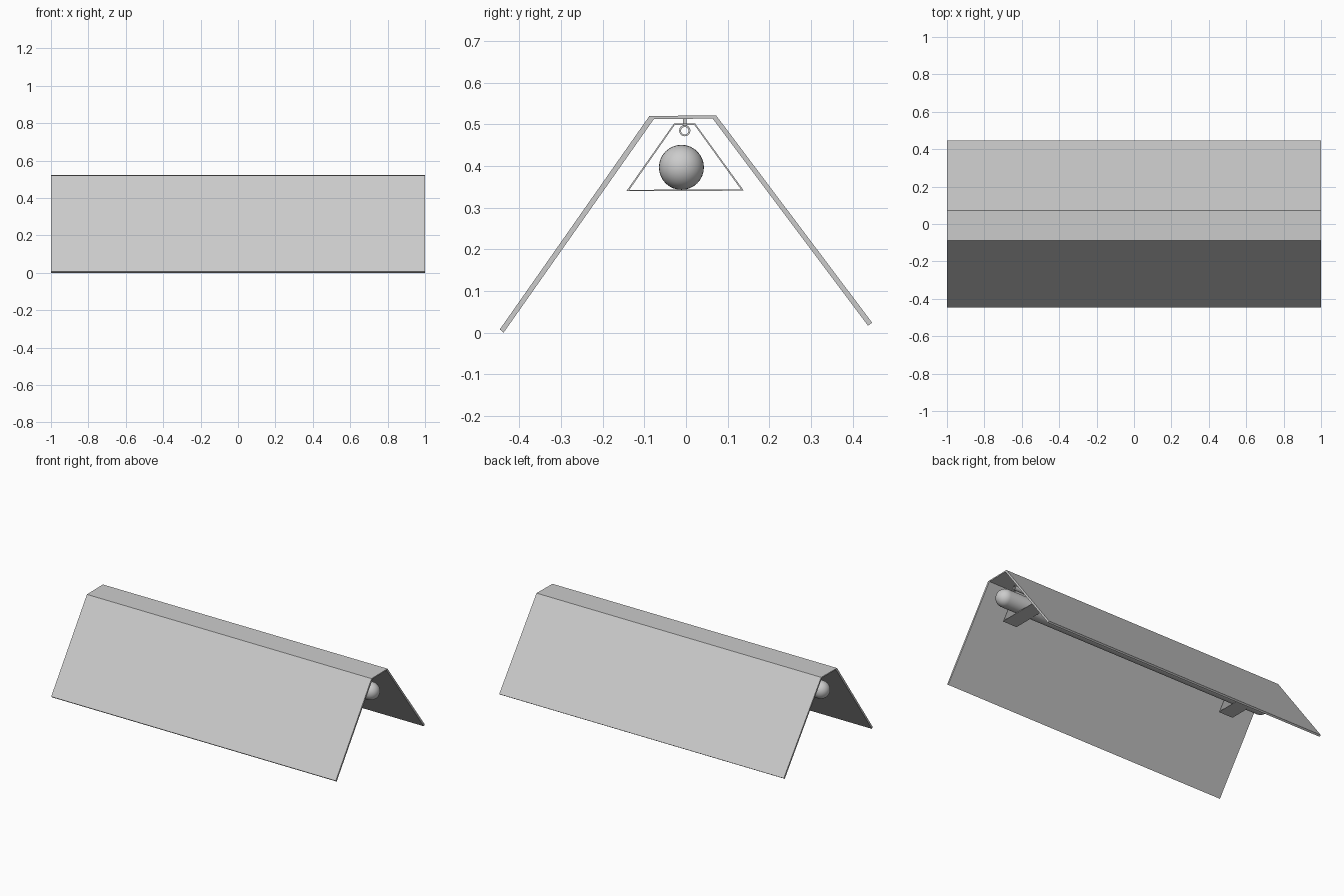
import bpy, bmesh, math

if "Cube" in bpy.data.objects:
    bpy.data.objects.remove(bpy.data.objects["Cube"])


def finish(name, bm, smooth=False):
    bmesh.ops.recalc_face_normals(bm, faces=bm.faces[:])
    me = bpy.data.meshes.new(name)
    bm.to_mesh(me)
    bm.free()
    ob = bpy.data.objects.new(name, me)
    bpy.context.collection.objects.link(ob)
    if smooth:
        bpy.ops.object.select_all(action='DESELECT')
        ob.select_set(True)
        bpy.context.view_layer.objects.active = ob
        bpy.ops.object.shade_smooth_by_angle(angle=math.radians(40))
    return ob


def extrude_x(name, outer, x0, x1, inner=None, smooth=False):
    """Extrude a (y, z) outline along x; with an inner outline it is a hollow sleeve."""
    bm = bmesh.new()
    n = len(outer)

    def ring(pts, x):
        return [bm.verts.new((x, y, z)) for y, z in pts]

    def bridge(a, b):
        for i in range(n):
            j = (i + 1) % n
            bm.faces.new((a[i], a[j], b[j], b[i]))

    o0, o1 = ring(outer, x0), ring(outer, x1)
    bridge(o0, o1)
    if inner:
        i0, i1 = ring(inner, x0), ring(inner, x1)
        bridge(i0, i1)
        bridge(o0, i0)
        bridge(o1, i1)
    else:
        bm.faces.new(o0)
        bm.faces.new(o1)
    return finish(name, bm, smooth)


def circle(y, z, r, n):
    return [(y + r * math.cos(2 * math.pi * i / n),
             z + r * math.sin(2 * math.pi * i / n)) for i in range(n)]


# Bent sheet shade
extrude_x("shade", [(-0.447, 0.008), (-0.088, 0.520), (0.072, 0.522), (0.447, 0.024),
                    (0.437, 0.017), (0.064, 0.514), (-0.077, 0.513), (-0.438, 0.0)], -1, 1)

# Lamp tube with domed ends: a sphere split and stretched along x
bm = bmesh.new()
bmesh.ops.create_uvsphere(bm, u_segments=32, v_segments=16, radius=0.054)
for v in bm.verts:
    v.co.x, v.co.z = v.co.z, -v.co.x
geom = bm.verts[:] + bm.edges[:] + bm.faces[:]
bmesh.ops.bisect_plane(bm, geom=geom, plane_co=(0.001, 0, 0), plane_no=(1, 0, 0))
for v in bm.verts:
    v.co.x += 0.94 if v.co.x > 0.0005 else -0.94
    v.co.y -= 0.011
    v.co.z += 0.397
finish("lamp_tube", bm, True)

# Hollow rail above the lamp
extrude_x("rail_pipe", circle(-0.003, 0.485, 0.0135, 24), -0.88, 0.88,
          circle(-0.003, 0.485, 0.009, 24), True)

# Trapezoid brackets and the stems that hang the rail from the shade
for side, s in (("left", -1), ("right", 1)):
    extrude_x("bracket_" + side,
              [(-0.143, 0.340), (0.139, 0.341), (0.022, 0.502), (-0.029, 0.502)],
              s * 0.745, s * 0.845,
              [(-0.136, 0.343), (0.132, 0.344), (0.020, 0.499), (-0.027, 0.499)])
    extrude_x("stem_" + side,
              [(-0.007, 0.496), (0.001, 0.496), (0.001, 0.516), (-0.007, 0.516)],
              s * 0.79, s * 0.80)
